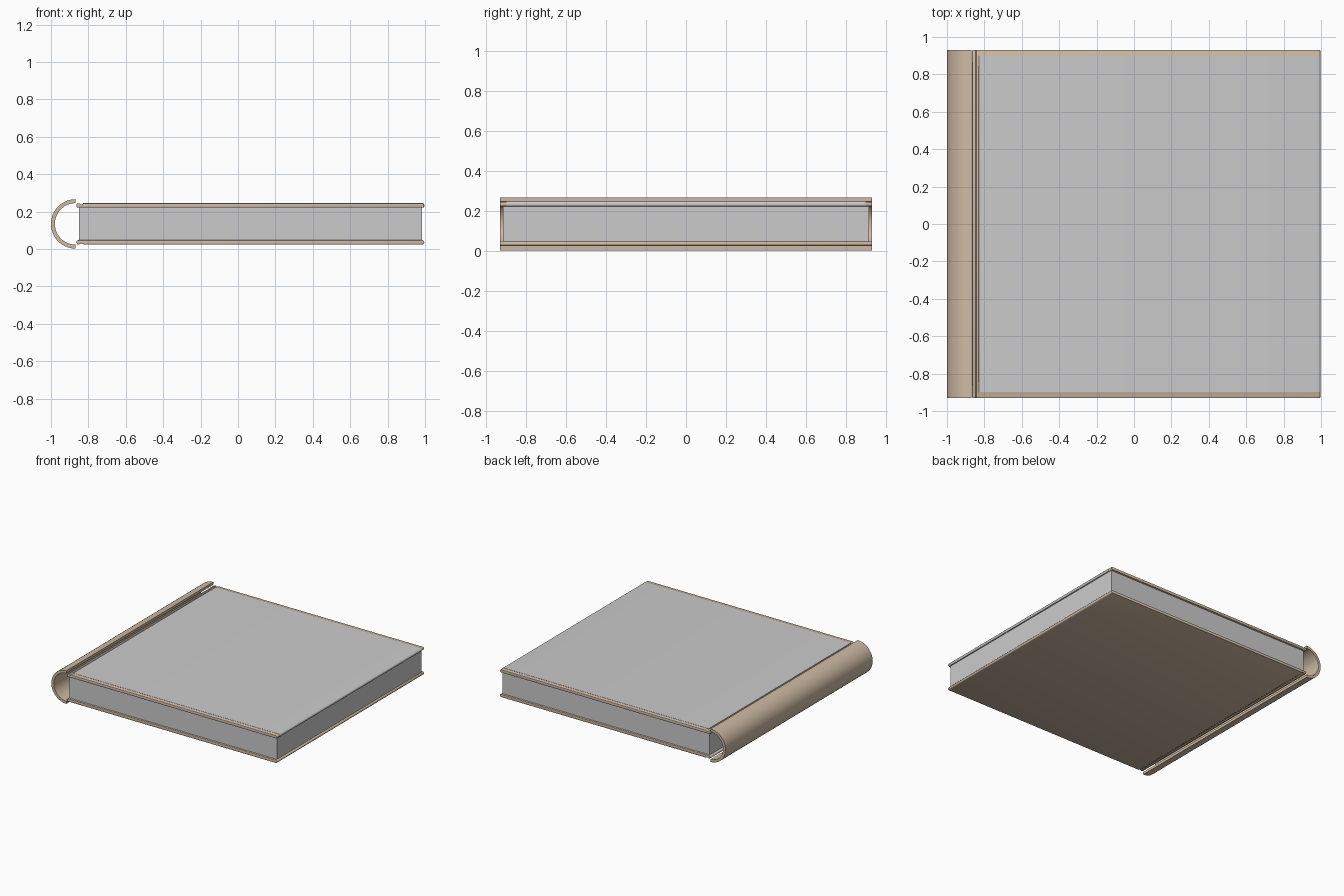
import bpy, bmesh, math

if "Cube" in bpy.data.objects:
    bpy.data.objects.remove(bpy.data.objects["Cube"])


def material(name, color):
    m = bpy.data.materials.new(name)
    m.diffuse_color = (*color, 1)
    m.use_nodes = True
    m.node_tree.nodes["Principled BSDF"].inputs["Base Color"].default_value = m.diffuse_color
    return m


leather = material("tan_leather", (0.62, 0.49, 0.37))
paper = material("paper", (0.9, 0.9, 0.87))


def extrude_profile(name, pts, half_y, mat=None, bevel=0):
    """Extrude a closed x-z outline along y."""
    bm = bmesh.new()
    front = bm.faces.new([bm.verts.new((x, -half_y, z)) for x, z in pts])
    ext = bmesh.ops.extrude_face_region(bm, geom=[front])
    moved = [g for g in ext["geom"] if isinstance(g, bmesh.types.BMVert)]
    bmesh.ops.translate(bm, verts=moved, vec=(0, 2 * half_y, 0))
    if not any(f.normal.y > 0.5 for f in bm.faces) or len(bm.faces) < len(pts) + 2:
        bm.faces.new([v for v in bm.verts if v.co.y < 0][:len(pts)])
    if bevel:
        rim = [e for e in bm.edges if abs(e.verts[0].co.y - e.verts[1].co.y) < 1e-6]
        bmesh.ops.bevel(bm, geom=rim, offset=bevel, segments=2, affect='EDGES', profile=0.5)
    bmesh.ops.recalc_face_normals(bm, faces=bm.faces)
    me = bpy.data.meshes.new(name)
    bm.to_mesh(me)
    bm.free()
    ob = bpy.data.objects.new(name, me)
    bpy.context.collection.objects.link(ob)
    if mat:
        me.materials.append(mat)
    bpy.ops.object.select_all(action='DESELECT')
    ob.select_set(True)
    bpy.context.view_layer.objects.active = ob
    bpy.ops.object.shade_smooth_by_angle(angle=math.radians(30))
    return ob


def arc(cx, cz, r, a0, a1, n):
    return [(cx + r * math.cos(math.radians(a0 + (a1 - a0) * i / n)),
             cz + r * math.sin(math.radians(a0 + (a1 - a0) * i / n))) for i in range(n + 1)]


MID = 0.1345   # mid height of the book

# Rounded spine: half ring, open towards the pages
spine = arc(-0.868, MID, 0.132, 90, 270, 40) + arc(-0.868, MID, 0.111, 270, 90, 40)
extrude_profile("spine", spine, 0.93, leather)

# Covers: rounded long ends and a shallow hinge groove on the outer face
def cover(name, side):
    lo, hi, r = 0.087, 0.110, 0.0115
    pts = (arc(0.9845, lo + r, r, -90, 90, 8)
           + [(-0.825, hi), (-0.832, hi - 0.005), (-0.842, hi - 0.005), (-0.848, hi)]
           + arc(-0.8535, lo + r, r, 90, 270, 8))
    return extrude_profile(name, [(x, MID + side * z) for x, z in pts], 0.93, leather, 0.003)


cover("front_cover", 1)
cover("back_cover", -1)

# Grey panel laid over the front cover and wrapped around its fore edge
panel = ([(-0.83, MID + 0.1), (-0.83, MID + 0.1115)]
         + arc(0.9845, MID + 0.0985, 0.013, 90, -60, 8) + [(0.97, MID + 0.09)])
extrude_profile("cover_panel", panel, 0.898)

# Page block
pages = [(-0.85, MID - 0.09), (0.984, MID - 0.09), (0.984, MID + 0.09), (-0.85, MID + 0.09)]
extrude_profile("page_block", pages, 0.915, paper)
